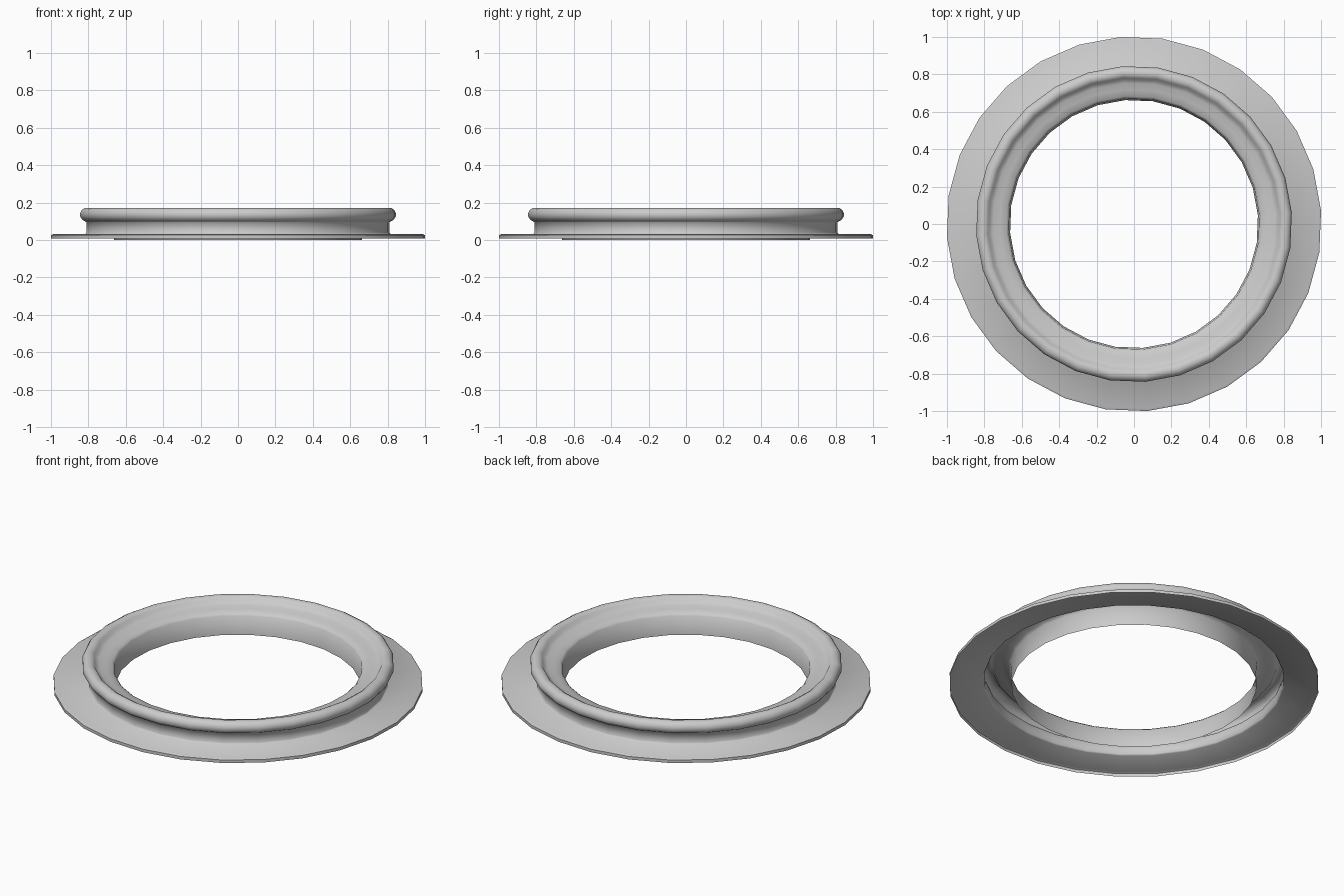
import bpy, bmesh, math

if "Cube" in bpy.data.objects:
    bpy.data.objects.remove(bpy.data.objects["Cube"])

SEGMENTS = 28
OFFSET = math.radians(4.1)


def lathe(name, profile):
    """Revolve an open (radius, height) profile around z as a thin sheet."""
    bm = bmesh.new()
    rings = []
    for r, z in profile:
        ring = []
        for i in range(SEGMENTS):
            a = OFFSET + 2 * math.pi * i / SEGMENTS
            ring.append(bm.verts.new((r * math.cos(a), r * math.sin(a), z)))
        rings.append(ring)
    for low, high in zip(rings, rings[1:]):
        for i in range(SEGMENTS):
            j = (i + 1) % SEGMENTS
            bm.faces.new((low[i], high[i], high[j], low[j]))
    mesh = bpy.data.meshes.new(name)
    bm.to_mesh(mesh)
    bm.free()
    obj = bpy.data.objects.new(name, mesh)
    bpy.context.collection.objects.link(obj)
    bpy.context.view_layer.objects.active = obj
    obj.select_set(True)
    bpy.ops.object.shade_smooth_by_angle(angle=math.radians(60))
    obj.select_set(False)
    return obj


# Inner wall and sloped seat
profile = [(0.664, 0.0), (0.672, 0.11), (0.685, 0.122), (0.72, 0.13), (0.755, 0.138)]

# Rounded bead around the top
for deg in range(165, -91, -30):
    a = math.radians(deg)
    profile.append((0.81 + 0.037 * math.cos(a), 0.136 + 0.037 * math.sin(a)))

# Outer wall, flat flange and its turned-down lip
profile += [(0.812, 0.095), (0.812, 0.04), (0.818, 0.032),
            (0.99, 0.032), (1.0026, 0.026), (1.0026, 0.008)]

lathe("flanged_ring", profile)
